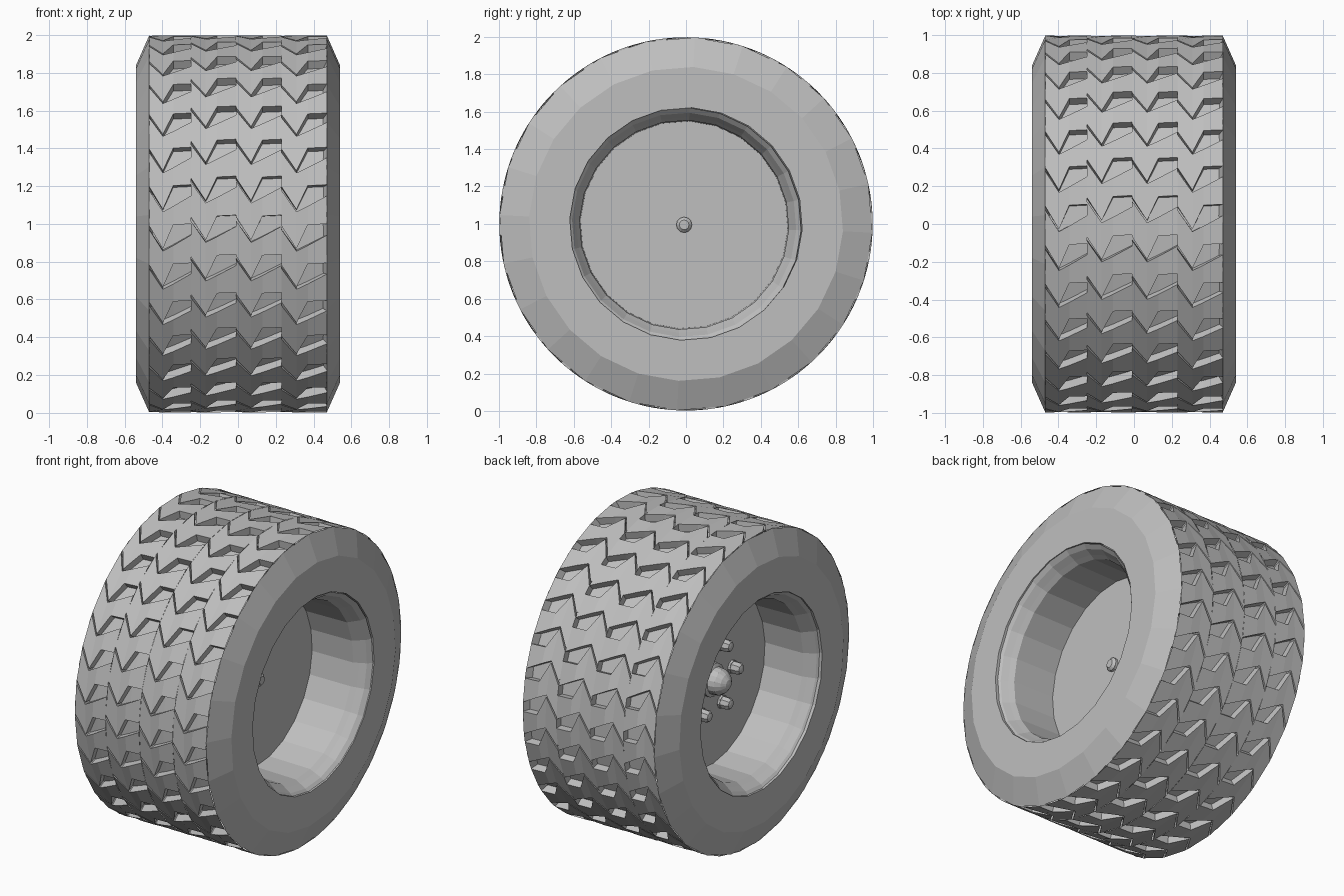
import bpy, bmesh
from math import sin, cos, pi, radians

cube = bpy.data.objects.get("Cube")
if cube:
    bpy.data.objects.remove(cube, do_unlink=True)

grey = bpy.data.materials.new("plain grey")
grey.use_nodes = True
COLOR = (0.52, 0.52, 0.52, 1)
grey.diffuse_color = COLOR
grey.node_tree.nodes["Principled BSDF"].inputs["Base Color"].default_value = COLOR


def point(x, angle, r, cy=0.0, cz=1.0):
    """Point around the axle: angle 0 is the front, rising over the top."""
    return (x, cy - r * cos(angle), cz + r * sin(angle))


def finish(name, bm, recalc=True):
    if recalc:
        bmesh.ops.recalc_face_normals(bm, faces=bm.faces)
    mesh = bpy.data.meshes.new(name)
    bm.to_mesh(mesh)
    bm.free()
    mesh.materials.append(grey)
    ob = bpy.data.objects.new(name, mesh)
    bpy.context.collection.objects.link(ob)
    return ob


def lathe(name, profile, sides, cy=0.0, cz=1.0, turn=0.0, closed=False):
    """Spin an (x, radius) profile about the axle; cap open ends."""
    bm = bmesh.new()
    rings = [[bm.verts.new(point(x, turn + 2 * pi * i / sides, r, cy, cz))
              for i in range(sides)] for x, r in profile]
    pairs = list(zip(rings, rings[1:]))
    if closed:
        pairs.append((rings[-1], rings[0]))
    for a, b in pairs:
        for i in range(sides):
            j = (i + 1) % sides
            bm.faces.new((a[i], a[j], b[j], b[i]))
    if not closed:
        bm.faces.new(rings[0])
        bm.faces.new(rings[-1])
    return finish(name, bm)


# Tyre body: bevelled shoulders and flat sidewalls under the tread
SIDES = 24
TURN = radians(2.7)
shoulder = [(0.47, 0.998), (0.54, 0.84), (0.54, 0.622), (0.44, 0.622)]
for side, name in ((1, "left_sidewall"), (-1, "right_sidewall")):
    lathe(name, [(side * x, r) for x, r in shoulder + [(0.44, 0.93)]],
          SIDES, turn=TURN, closed=True)

# Tread: four columns of chevron grooves cut between raised blocks
ROWS = 30
TOP, FLOOR = 0.998, 0.95
PITCH = 2 * pi / ROWS
BORDERS = (-0.47, -0.25, -0.01, 0.23, 0.47)
SHIFTS = (-0.145, -0.098, -0.098, -0.145)
KNOTS = (0.0, 0.33, 0.58, 1.0)
LOWER = (0.115, 0.0, 0.03, 0.085)
UPPER = (0.135, 0.012, 0.14, 0.145)
bm = bmesh.new()


def quad(*corners):
    bm.faces.new([bm.verts.new(point(*c)) for c in corners])


for left, right, shift in zip(BORDERS, BORDERS[1:], SHIFTS):
    xs = [left + (right - left) * u for u in KNOTS]
    for row in range(ROWS):
        start = row * PITCH + shift
        lo = [start + v for v in LOWER]
        hi = [start + v for v in UPPER]
        for k in range(len(KNOTS) - 1):
            a, b = xs[k], xs[k + 1]
            la, lb, ha, hb = lo[k], lo[k + 1], hi[k], hi[k + 1]
            # raised block, groove floor, then the two groove walls
            quad((a, ha, TOP), (b, hb, TOP),
                 (b, lb + PITCH, TOP), (a, la + PITCH, TOP))
            quad((a, la, FLOOR), (b, lb, FLOOR), (b, hb, FLOOR), (a, ha, FLOOR))
            quad((a, ha, FLOOR), (b, hb, FLOOR), (b, hb, TOP), (a, ha, TOP))
            quad((a, la, TOP), (b, lb, TOP), (b, lb, FLOOR), (a, la, FLOOR))
        # groove ends at the column borders
        x, l, h = xs[0], lo[0], hi[0]
        quad((x, l, FLOOR), (x, h, FLOOR), (x, h, TOP), (x, l, TOP))
        x, l, h = xs[-1], lo[-1], hi[-1]
        quad((x, l, TOP), (x, h, TOP), (x, h, FLOOR), (x, l, FLOOR))
bmesh.ops.remove_doubles(bm, verts=bm.verts, dist=0.0001)
finish("tread", bm, recalc=False)

# Rim: lipped barrel on both sides with a solid centre disc
CY, CZ = -0.01, 0.995
barrel = [(0.535, 0.626), (0.51, 0.60), (0.47, 0.578), (0.44, 0.56), (0.15, 0.555)]
inner = [(-x, r) for x, r in reversed(barrel)]
lathe("rim", barrel + inner + [(-0.46, 0.635), (0.46, 0.635)],
      SIDES, CY, CZ, TURN, closed=True)
lathe("wheel_disc", [(-0.17, 0.57), (0.15, 0.57)], SIDES, CY, CZ, TURN)

# Axle end on the plain side
lathe("axle_end", [(0.14, 0.042), (0.165, 0.042), (0.178, 0.028), (0.18, 0.026)],
      12, CY, CZ)

# Domed hub cap and six lug nuts on the other side
lathe("hub_cap", [(-0.16, 0.105), (-0.195, 0.105), (-0.205, 0.085), (-0.25, 0.08),
                  (-0.28, 0.058), (-0.30, 0.03), (-0.305, 0.008)], 16, CY, CZ)
for i in range(6):
    _, ny, nz = point(0, i * pi / 3, 0.215, CY, CZ)
    lathe("lug_nut_%d" % (i + 1),
          [(-0.16, 0.042), (-0.185, 0.042), (-0.185, 0.038), (-0.225, 0.038),
           (-0.24, 0.028), (-0.245, 0.01)], 8, ny, nz)
